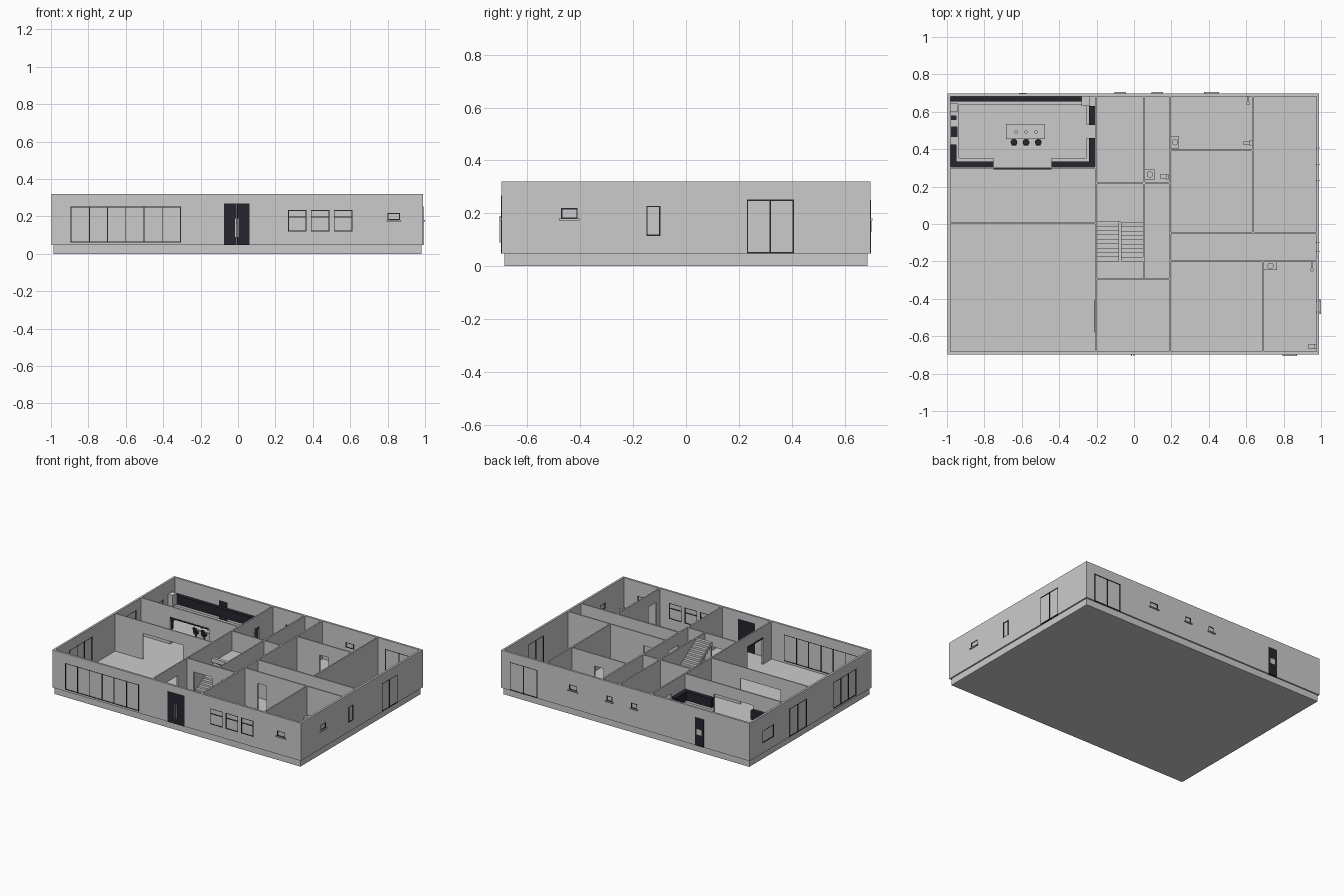
import bpy, bmesh, math
from mathutils import Matrix, Vector

if "Cube" in bpy.data.objects:
    bpy.data.objects.remove(bpy.data.objects["Cube"])

F, H = 0.048, 0.32                      # floor level, wall top
XL, XR, YF, YB, T = -0.997, 0.99, -0.697, 0.697, 0.015


def material(name, rgb):
    m = bpy.data.materials.new(name)
    m.diffuse_color = (*rgb, 1)
    m.use_nodes = True
    m.node_tree.nodes["Principled BSDF"].inputs["Base Color"].default_value = m.diffuse_color
    return m


GREY = material("wall_grey", (0.6, 0.6, 0.6))
DARK = material("dark_charcoal", (0.018, 0.018, 0.026))


def finish(name, bm, mat):
    me = bpy.data.meshes.new(name)
    bm.to_mesh(me)
    bm.free()
    me.materials.append(mat)
    ob = bpy.data.objects.new(name, me)
    bpy.context.collection.objects.link(ob)
    return ob


def boxes(name, items, mat=GREY):
    """One object from boxes given as (x0, x1, y0, y1, z0, z1)."""
    bm = bmesh.new()
    for x0, x1, y0, y1, z0, z1 in items:
        m = Matrix.Translation(((x0 + x1) / 2, (y0 + y1) / 2, (z0 + z1) / 2))
        bmesh.ops.create_cube(bm, size=1, matrix=m @ Matrix.Diagonal((x1 - x0, y1 - y0, z1 - z0, 1)))
    return finish(name, bm, mat)


def cylinders(name, items, mat=GREY, sides=16):
    """One object from upright cylinders given as (x, y, z0, z1, radius)."""
    bm = bmesh.new()
    for x, y, z0, z1, r in items:
        bmesh.ops.create_cone(bm, cap_ends=True, segments=sides, radius1=r, radius2=r, depth=z1 - z0,
                              matrix=Matrix.Translation((x, y, (z0 + z1) / 2)))
    ob = finish(name, bm, mat)
    for p in ob.data.polygons:
        p.use_smooth = abs(p.normal.z) < 0.5
    return ob


def along(axis, a, b, c0, c1, z0, z1):
    return (a, b, c0, c1, z0, z1) if axis == "x" else (c0, c1, a, b, z0, z1)


def wall(name, axis, a0, a1, c0, c1, openings=()):
    """Wall running along an axis, split around openings (a, b, z0, z1)."""
    parts, prev = [], a0
    for a, b, z0, z1 in sorted(openings):
        parts.append(along(axis, prev, a, c0, c1, F, H))
        if z0 > F:
            parts.append(along(axis, a, b, c0, c1, F, z0))
        parts.append(along(axis, a, b, c0, c1, z1, H))
        prev = b
    parts.append(along(axis, prev, a1, c0, c1, F, H))
    boxes(name, parts)


def window(name, axis, c0, c1, a, b, z0, z1, panels=1, transom=None, sill=0):
    """Glass pane, dark frame with mullions, and optional outside sill."""
    w, mid = 0.005, (c0 + c1) / 2
    boxes(name + "_pane", [along(axis, a, b, mid - 0.005, mid + 0.005, z0, z1)])
    bars = [along(axis, a, b, c0, c1, z, z + w) for z in (z0, z1 - w)]
    for i in range(panels + 1):
        p = a + (b - a - w) * i / panels
        bars.append(along(axis, p, p + w, c0 - 0.001, c1 + 0.001, z0, z1))
    if transom:
        bars.append(along(axis, a, b, c0 - 0.001, c1 + 0.001, transom, transom + w))
    boxes(name + "_frame", bars, DARK)
    if sill:
        s0, s1 = (c1 - 0.005, c1 + 0.009) if sill > 0 else (c0 - 0.009, c0 + 0.005)
        boxes(name + "_sill", [along(axis, a - 0.007, b + 0.007, s0, s1, z0 - 0.007, z0)])


# Floor slab
boxes("floor_slab", [(XL + 0.01, XR - 0.01, YF + 0.01, YB - 0.01, 0, F)])

# Outer walls: (name, axis, extent, thickness range, sill side, windows, doors)
# window entry: a, b, z0, z1, panels, transom, has sill
outer = [
    ("front", "x", XL, XR, YF, YF + T, -1,
     [(-0.895, -0.305, 0.06, 0.252, 6, None, 0), (0.8, 0.865, 0.18, 0.218, 1, None, 1)]
     + [(x, x + 0.099, 0.12, 0.235, 1, 0.195, 0) for x in (0.267, 0.389, 0.512)],
     [(-0.075, 0.062, F, 0.268)]),
    ("back", "x", XL, XR, YB - T, YB, 1,
     [(0.7, 0.92, F, 0.252, 2, None, 0), (0.382, 0.448, 0.18, 0.218, 1, None, 1),
      (0.1, 0.148, 0.18, 0.218, 1, None, 1), (-0.098, -0.05, 0.18, 0.218, 1, None, 1)],
     [(-0.63, -0.56, F, 0.25)]),
    ("right", "y", YF + T, YB - T, XR - T, XR, 1,
     [(-0.473, -0.41, 0.18, 0.22, 1, None, 1), (-0.15, -0.097, 0.115, 0.228, 1, None, 0),
      (0.23, 0.408, F, 0.252, 2, None, 0)], []),
    ("left", "y", YF + T, YB - T, XL, XL + T, -1,
     [(0.42, 0.55, 0.12, 0.21, 1, None, 0), (0.045, 0.24, F, 0.252, 2, None, 0),
      (-0.52, -0.26, 0.06, 0.252, 3, None, 0)], []),
]
for side, ax, a0, a1, c0, c1, sgn, wins, doors in outer:
    wall(side + "_wall", ax, a0, a1, c0, c1, [w[:4] for w in wins] + doors)
    for i, (a, b, z0, z1, n, tr, s) in enumerate(wins):
        window(f"{side}_window_{i + 1}", ax, c0, c1, a, b, z0, z1, n, tr, s * sgn)

# Front double door with pull handles
boxes("front_door", [(-0.075, -0.0075, YF - 0.002, YF + T, F, 0.268),
                     (-0.0055, 0.062, YF - 0.002, YF + T, F, 0.268)], DARK)
boxes("front_door_handles", [(x, x + 0.005, YF - 0.008, YF - 0.002, 0.09, 0.19) for x in (-0.016, -0.002)])
# Back kitchen door with a light panel
boxes("back_door", [(-0.63, -0.56, YB - T, YB + 0.002, F, 0.25)], DARK)
boxes("back_door_panel", [(-0.615, -0.575, YB - T - 0.002, YB + 0.004, 0.13, 0.17)])

# Inner walls: (name, axis, start, end, near face, far face, doorways)
D = 0.235
inner = [
    ("living_side_wall", "y", -0.682, 0.682, -0.208, -0.198, [(-0.58, -0.405), (0.46, 0.53)]),
    ("kitchen_wall", "x", -0.982, -0.208, 0.296, 0.306, [(-0.75, -0.44)]),
    ("living_back_wall", "x", -0.982, -0.208, 0, 0.008, [(-0.76, -0.44)]),
    ("stair_side_wall", "y", -0.285, 0.682, 0.048, 0.058, []),
    ("hall_side_wall", "y", -0.682, 0.682, 0.187, 0.198, [(-0.18, -0.07)]),
    ("store_wall", "x", -0.198, 0.187, 0.215, 0.225, [(0.1, 0.15)]),
    ("stair_front_wall", "x", -0.198, 0.187, -0.298, -0.288, [(-0.146, 0.0), (0.075, 0.17)]),
    ("bathroom_wall", "x", 0.198, 0.632, 0.39, 0.4, [(0.38, 0.45)]),
    ("bedroom_side_wall", "y", -0.043, 0.682, 0.632, 0.642, []),
    ("corridor_back_wall", "x", 0.198, 0.975, -0.053, -0.043, [(0.3, 0.37), (0.68, 0.75)]),
    ("corridor_front_wall", "x", 0.198, 0.975, -0.203, -0.193, [(0.3, 0.37)]),
    ("ensuite_wall", "y", -0.682, -0.203, 0.685, 0.695, [(-0.64, -0.55)]),
]
for name, ax, a0, a1, c0, c1, gaps in inner:
    wall(name, ax, a0, a1, c0, c1, [(a, b, F, D) for a, b in gaps])

# Sliding door tracks over the wide doorways
boxes("sliding_tracks", [(-0.212, -0.208, -0.58, -0.405, D, D + 0.008),
                         (-0.75, -0.44, 0.292, 0.296, D, D + 0.008)], DARK)

# Stairs: left flight up to a landing, right flight back to the top
steps, n, mid = [], 9, 0.18
for i in range(n):
    run = 0.21 / n
    y = -0.2 + i * run
    z = F + (mid - F) * (i + 1) / (n + 1)
    steps.append((-0.198, -0.08, y, y + run, max(F, z - 0.03), z))
    y = 0.01 - i * run
    z = mid + (H - 0.002 - mid) * (i + 1) / n
    steps.append((-0.07, 0.048, y - run, y, z - 0.03, z))
boxes("stairs", steps)
boxes("stair_landing", [(-0.198, 0.048, 0.01, 0.215, mid - 0.02, mid)])

# Kitchen base counters around the room
boxes("kitchen_counters", [(-0.982, -0.255, 0.635, 0.682, F, 0.115),
                           (-0.982, -0.936, 0.306, 0.635, F, 0.115),
                           (-0.936, -0.75, 0.306, 0.353, F, 0.115),
                           (-0.44, -0.208, 0.306, 0.353, F, 0.115),
                           (-0.255, -0.208, 0.353, 0.46, F, 0.115),
                           (-0.255, -0.208, 0.53, 0.63, F, 0.115)])
# Dark wall cabinets
boxes("wall_cabinets", [(-0.982, -0.28, 0.655, 0.682, 0.145, 0.21),
                        (-0.24, -0.208, 0.53, 0.63, 0.145, 0.21),
                        (-0.24, -0.208, 0.306, 0.46, 0.145, 0.21),
                        (-0.44, -0.24, 0.306, 0.335, 0.145, 0.21),
                        (-0.95, -0.75, 0.306, 0.335, 0.145, 0.21),
                        (-0.982, -0.95, 0.306, 0.425, 0.145, 0.21)], DARK)
boxes("hob_and_sink", [(-0.978, -0.945, 0.465, 0.52, 0.115, 0.119),
                       (-0.978, -0.95, 0.557, 0.58, 0.115, 0.119)], DARK)
boxes("cooker_hood", [(-0.98, -0.943, 0.6, 0.648, 0.15, 0.23)])
boxes("fridge", [(-0.28, -0.236, 0.632, 0.682, F, 0.22)])

# Island with jars and bar stools
boxes("kitchen_island", [(-0.67, -0.49, 0.465, 0.525, F, 0.112), (-0.685, -0.476, 0.455, 0.535, 0.112, 0.12)])
cylinders("island_jars", [(x, 0.492, 0.12, 0.14, 0.009) for x in (-0.63, -0.577, -0.523)])
stools = []
for x in (-0.642, -0.577, -0.512):
    stools += [(x, 0.437, F, F + 0.005, 0.014), (x, 0.437, F, 0.1, 0.005), (x, 0.437, 0.1, 0.11, 0.018)]
cylinders("bar_stools", stools, DARK)
boxes("stool_backs", [(x - 0.013, x + 0.013, 0.42, 0.425, 0.11, 0.145) for x in (-0.642, -0.577, -0.512)], DARK)

# Washbasins: cabinet with a round bowl
for i, (x0, x1, y0, y1) in enumerate([(0.198, 0.24, 0.405, 0.47), (0.06, 0.11, 0.235, 0.295),
                                      (0.695, 0.765, -0.245, -0.203)]):
    boxes(f"washbasin_{i + 1}", [(x0, x1, y0, y1, F, 0.11)])
    cylinders(f"basin_bowl_{i + 1}", [((x0 + x1) / 2, (y0 + y1) / 2, 0.11, 0.12, 0.017)])
# Toilets: seat with a cistern at the wall end
for i, (x, y) in enumerate([(0.63, 0.433), (0.185, 0.253), (0.975, -0.655)]):
    boxes(f"toilet_{i + 1}", [(x - 0.045, x - 0.013, y - 0.011, y + 0.011, F, 0.085),
                              (x - 0.013, x, y - 0.014, y + 0.014, F, 0.115)])
# Showers
boxes("shower_tray", [(0.555, 0.632, 0.61, 0.682, F, 0.056)])
cylinders("shower_heads", [(0.61, 0.645, 0.2, 0.205, 0.01), (0.952, -0.245, 0.2, 0.205, 0.01)])
boxes("shower_pipes", [(0.608, 0.612, 0.645, 0.682, 0.205, 0.209), (0.95, 0.954, -0.245, -0.203, 0.205, 0.209)])
